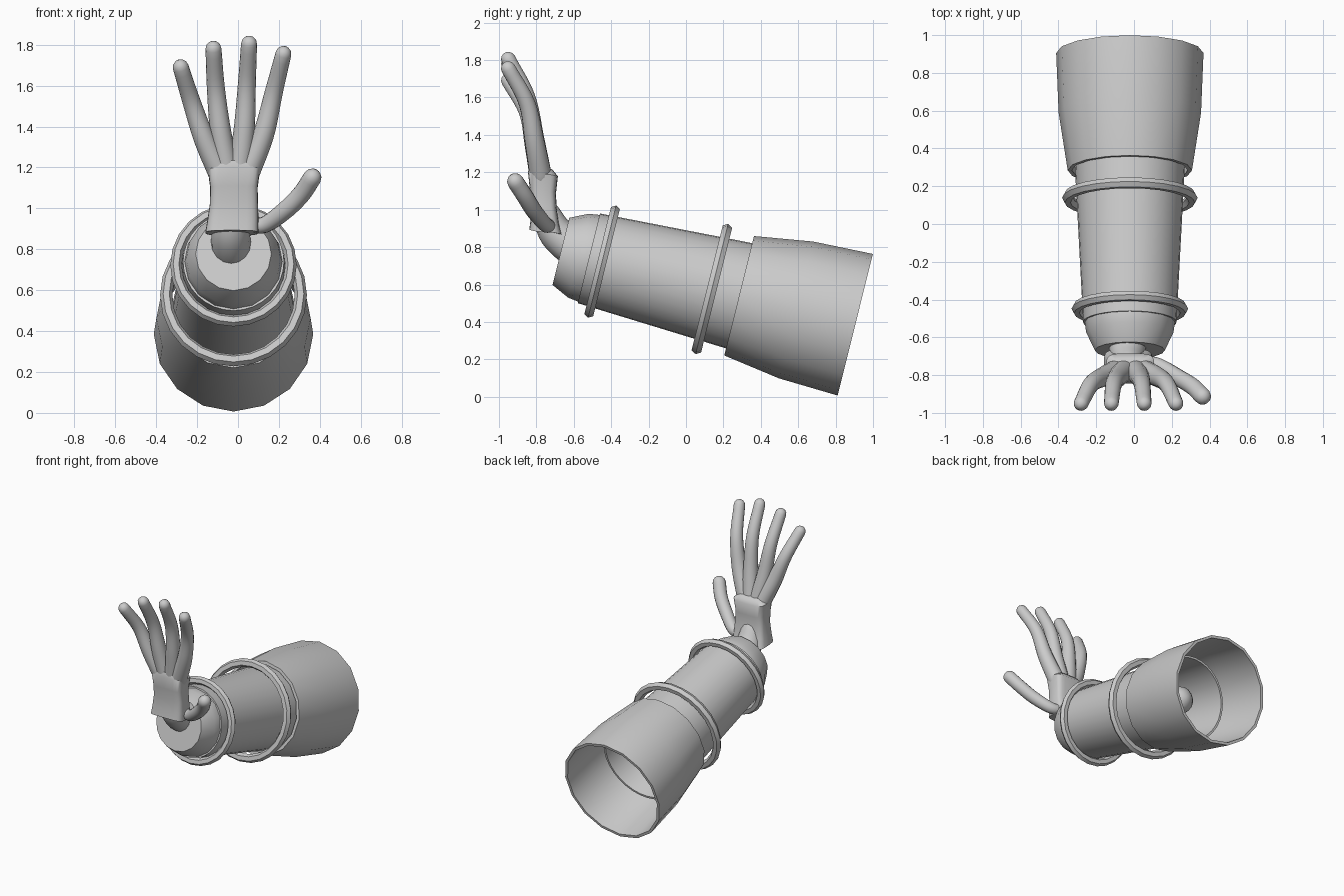
import bpy, bmesh
from math import radians, sin, cos, pi, copysign
from mathutils import Vector, Matrix

cube = bpy.data.objects.get("Cube")
if cube:
    bpy.data.objects.remove(cube, do_unlink=True)

GREY = (0.6, 0.6, 0.6, 1)
grey = bpy.data.materials.new("plain grey")
grey.use_nodes = True
grey.diffuse_color = GREY
grey.node_tree.nodes["Principled BSDF"].inputs["Base Color"].default_value = GREY

# The sleeve axis starts at the open cuff and rises toward the hand
AXIS = Matrix.Translation((-0.022, 0.905, 0.385)) @ Matrix.Rotation(radians(76), 4, 'X')


def build(name, rings, wrap=False, caps=(True, True), angle=35):
    """Skin a list of equal-length point rings into one object."""
    bm = bmesh.new()
    loops = [[bm.verts.new(p) for p in ring] for ring in rings]
    pairs = list(zip(loops, loops[1:]))
    if wrap:
        pairs.append((loops[-1], loops[0]))
    else:
        for loop, closed in zip((loops[0], loops[-1]), caps):
            if closed:
                bm.faces.new(loop)
    for a, b in pairs:
        n = len(a)
        for i in range(n):
            j = (i + 1) % n
            bm.faces.new((a[i], a[j], b[j], b[i]))
    bmesh.ops.recalc_face_normals(bm, faces=bm.faces)
    mesh = bpy.data.meshes.new(name)
    bm.to_mesh(mesh)
    bm.free()
    obj = bpy.data.objects.new(name, mesh)
    bpy.context.collection.objects.link(obj)
    mesh.materials.append(grey)
    bpy.ops.object.select_all(action='DESELECT')
    obj.select_set(True)
    bpy.context.view_layer.objects.active = obj
    bpy.ops.object.shade_smooth_by_angle(angle=radians(angle))
    return obj


def lathe(name, profile, sides, wrap=True, caps=(True, True)):
    """Turn (distance, radius) points around the sleeve axis."""
    rings = [[AXIS @ Vector((r * cos(2 * pi * i / sides), r * sin(2 * pi * i / sides), t))
              for i in range(sides)] for t, r in profile]
    return build(name, rings, wrap, caps)


def catmull(pts, steps=6):
    """Smooth a path whose points carry (x, y, z, radius)."""
    p = [Vector(q) for q in pts]
    p = [2 * p[0] - p[1]] + p + [2 * p[-1] - p[-2]]
    out = []
    for a, b, c, d in zip(p, p[1:], p[2:], p[3:]):
        for s in range(steps):
            u = s / steps
            out.append(0.5 * (2 * b + (c - a) * u + (2 * a - 5 * b + 4 * c - d) * u ** 2
                              + (3 * b - a - 3 * c + d) * u ** 3))
    return out + [p[-2]]


def tube(name, pts, ref, sides=16):
    """Round-ended tube of varying thickness."""
    path = catmull(pts)
    pos = [q.to_3d() for q in path]
    rad = [q[3] for q in path]
    last = len(pos) - 1
    tan = [(pos[min(i + 1, last)] - pos[max(i - 1, 0)]).normalized() for i in range(last + 1)]
    stations = list(zip(pos, tan, rad))
    domes = [radians(a) for a in (80, 55, 28)]
    start = [(pos[0] - tan[0] * rad[0] * sin(a), tan[0], rad[0] * cos(a)) for a in domes]
    end = [(pos[-1] + tan[-1] * rad[-1] * sin(a), tan[-1], rad[-1] * cos(a)) for a in reversed(domes)]
    rings = []
    for c, t, r in start + stations + end:
        u = Vector(ref).cross(t).normalized()
        v = t.cross(u)
        rings.append([c + r * (u * cos(2 * pi * i / sides) + v * sin(2 * pi * i / sides))
                      for i in range(sides)])
    return build(name, rings, angle=60)


# Flared open cuff, with wall thickness
lathe("cuff", [(0, 0.39), (0.326, 0.377), (0.64, 0.329),
               (0.64, 0.307), (0.326, 0.355), (0, 0.37)], 16)

# Tapered sleeve reaching into the cuff
lathe("sleeve", [(0.35, 0.305), (1.468, 0.247), (1.468, 0.232), (0.35, 0.29)], 32)

# Rounded end cap with a flat front
lathe("sleeve_cap", [(1.4, 0.236), (1.46, 0.24), (1.525, 0.231), (1.622, 0.185)], 16,
      wrap=False, caps=(False, True))

# Loose rings around the sleeve
for name, t, radius, thick in (("front_ring", 1.395, 0.281, 0.028), ("rear_ring", 0.79, 0.329, 0.03)):
    lathe(name, [(t + thick * sin(k * pi / 3), radius + thick * cos(k * pi / 3))
                 for k in range(6)], 24)

# Forearm inside the sleeve, bending up at the wrist
tube("forearm", [(-0.022, 0.46, 0.5, 0.1), (-0.022, -0.1, 0.64, 0.1), (-0.03, -0.52, 0.76, 0.1),
                 (-0.035, -0.68, 0.86, 0.095), (-0.03, -0.75, 0.98, 0.075)], (1, 0, 0))

# Squarish palm, pinched above its lower edge
palm = []
for z, cx, cy, hx, hy in ((0.88, -0.03, -0.75, 0.13, 0.088), (0.94, -0.025, -0.755, 0.125, 0.075),
                          (1.02, -0.02, -0.76, 0.118, 0.068), (1.1, -0.02, -0.765, 0.116, 0.07),
                          (1.19, -0.02, -0.765, 0.128, 0.08), (1.225, -0.02, -0.775, 0.085, 0.06)):
    ring = []
    for i in range(24):
        c, s = cos(2 * pi * i / 24), sin(2 * pi * i / 24)
        ring.append(Vector((cx + hx * copysign(abs(c) ** 0.45, c),
                            cy + hy * copysign(abs(s) ** 0.45, s), z - 0.15 * s * hy)))
    palm.append(ring)
build("palm", palm, angle=50)

# Four fingers sharing one forward curl: x positions at each joint, and tip height
FINGERS = {"little_finger": (-0.085, -0.165, -0.228, -0.28, 1.69),
           "ring_finger": (-0.05, -0.085, -0.108, -0.12, 1.78),
           "middle_finger": (0.005, 0.03, 0.043, 0.054, 1.805),
           "index_finger": (0.045, 0.125, 0.175, 0.222, 1.755)}
for name, (x0, x1, x2, x3, top) in FINGERS.items():
    rise = top - 1.17
    tube(name, [(x0, -0.775, 1.17, 0.06), (x1, -0.81, 1.17 + rise * 0.33, 0.052),
                (x2, -0.85, 1.17 + rise * 0.68, 0.044), (x3, -0.95, top, 0.039)], (0, 1, 0))

# Thumb reaching out from the base of the palm
tube("thumb", [(0.05, -0.73, 0.92, 0.035), (0.13, -0.75, 0.92, 0.04), (0.23, -0.81, 0.99, 0.044),
               (0.31, -0.86, 1.07, 0.045), (0.363, -0.912, 1.15, 0.045)], (0, 1, 0))
